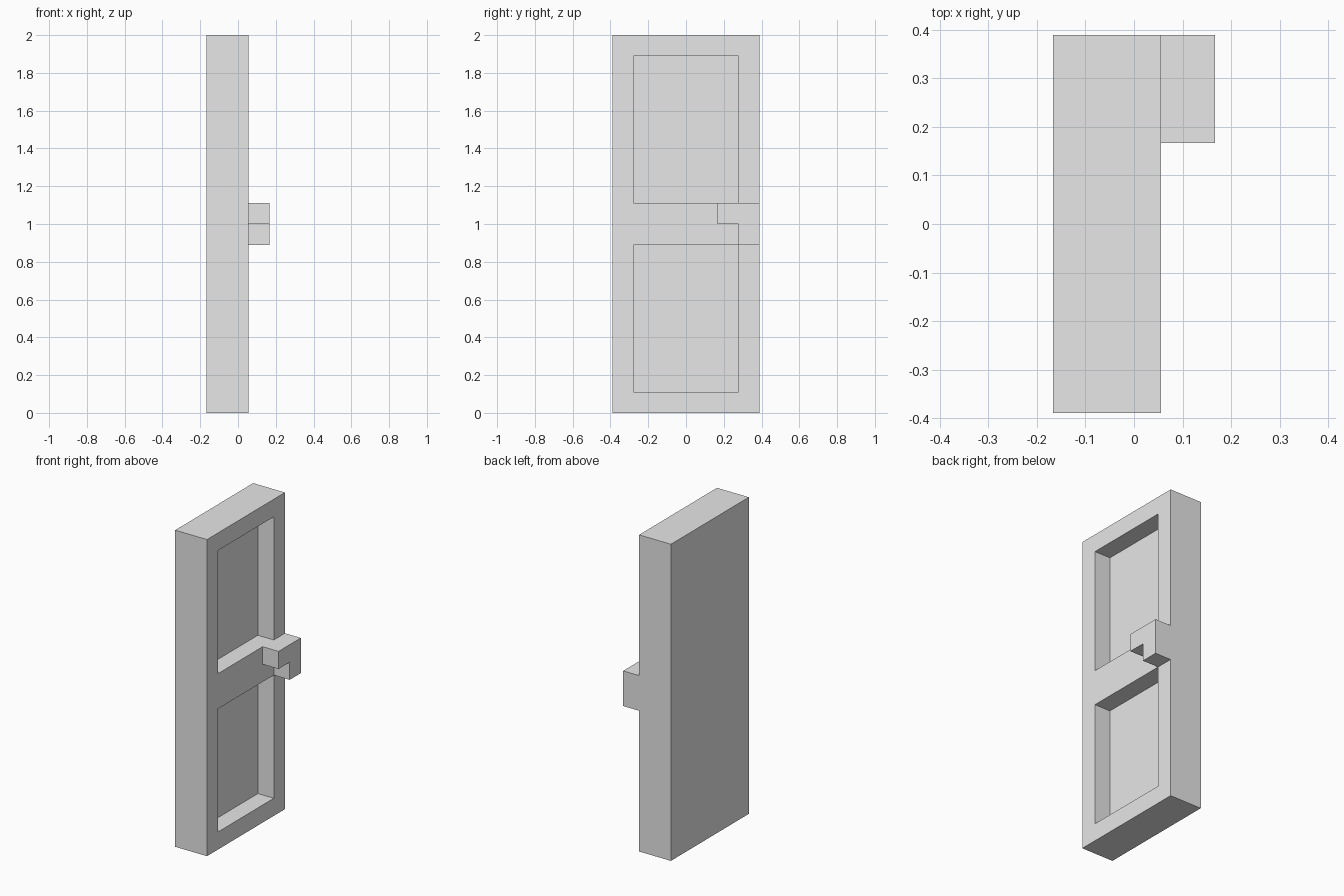
import bpy
import bmesh

cube = bpy.data.objects.get("Cube")
if cube:
    bpy.data.objects.remove(cube, do_unlink=True)

U = 1 / 9                 # grid module of the model
BACK, FACE = -1.5 * U, 0.5 * U

grey = bpy.data.materials.new("light_grey")
grey.use_nodes = True
grey.diffuse_color = (0.8, 0.8, 0.8, 1)
grey.node_tree.nodes["Principled BSDF"].inputs["Base Color"].default_value = (0.8, 0.8, 0.8, 1)


def finish(name, bm):
    bmesh.ops.recalc_face_normals(bm, faces=bm.faces)
    mesh = bpy.data.meshes.new(name)
    bm.to_mesh(mesh)
    bm.free()
    mesh.materials.append(grey)
    obj = bpy.data.objects.new(name, mesh)
    bpy.context.collection.objects.link(obj)
    return obj


def prism(name, outline, x0, x1):
    """Extrude a (y, z) outline along x."""
    bm = bmesh.new()
    face = bm.faces.new([bm.verts.new((x0, y, z)) for y, z in outline])
    grown = bmesh.ops.extrude_face_region(bm, geom=[face])["geom"]
    verts = [v for v in grown if isinstance(v, bmesh.types.BMVert)]
    bmesh.ops.translate(bm, verts=verts, vec=(x1 - x0, 0, 0))
    return finish(name, bm)


def rect(y0, y1, z0, z1):
    return [(y0, z0), (y1, z0), (y1, z1), (y0, z1)]


# Door slab with two recessed panels on the +x side
door = prism("door", rect(-3.5 * U, 3.5 * U, 0, 18 * U), BACK, FACE)
for name, z in (("lower_panel_cutter", U), ("upper_panel_cutter", 10 * U)):
    cutter = prism(name, rect(-2.5 * U, 2.5 * U, z, z + 7 * U), FACE - U, FACE + U)
    cutter.hide_render = True
    cutter.hide_set(True)
    cutter.display_type = "WIRE"
    cut = door.modifiers.new(name, "BOOLEAN")
    cut.operation = "DIFFERENCE"
    cut.solver = "EXACT"
    cut.object = cutter

# Stepped L-shaped handle at the rear edge
step = [(1.5, 9), (2.5, 9), (2.5, 8), (3.5, 8), (3.5, 10), (1.5, 10)]
prism("handle", [(y * U, z * U) for y, z in step], FACE, FACE + U)
